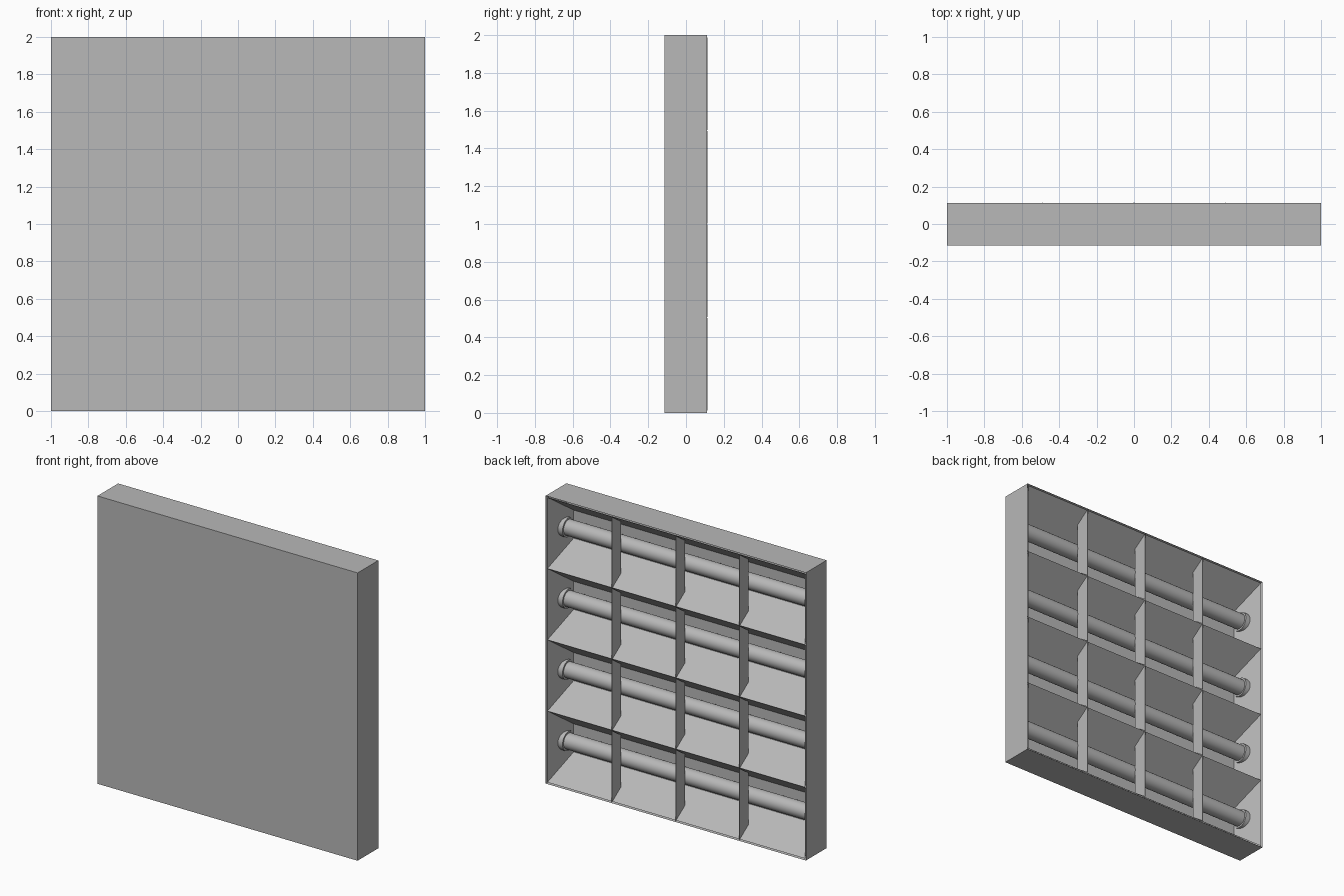
import bpy, bmesh, math
from mathutils import Matrix, Vector

cube = bpy.data.objects.get("Cube")
if cube:
    bpy.data.objects.remove(cube, do_unlink=True)

grey = bpy.data.materials.new("light grey metal")
grey.use_nodes = True
colour = (0.48, 0.48, 0.48, 1)
grey.diffuse_color = colour
grey.node_tree.nodes["Principled BSDF"].inputs["Base Color"].default_value = colour

BACK, RIM = -0.115, 0.112      # housing depth
EDGE = 0.99                    # inner half width
PITCH = EDGE / 2               # height of one bay
FLOOR, LIP = -0.095, 0.108     # reflector depth
SLOPE = 0.15                   # height of each sloped reflector side
TUBE_Y = -0.038
bays = [1 + (i - 1.5) * PITCH for i in range(4)]


def finish(name, bm, smooth=False):
    mesh = bpy.data.meshes.new(name)
    bm.to_mesh(mesh)
    bm.free()
    mesh.materials.append(grey)
    obj = bpy.data.objects.new(name, mesh)
    bpy.context.collection.objects.link(obj)
    if smooth:
        bpy.ops.object.select_all(action='DESELECT')
        bpy.context.view_layer.objects.active = obj
        obj.select_set(True)
        bpy.ops.object.shade_smooth_by_angle(angle=math.radians(40))
    return obj


def face(bm, points):
    return bm.faces.new([bm.verts.new(p) for p in points])


# Housing: a box whose rear face is inset and sunk
bm = bmesh.new()
bmesh.ops.create_cube(bm, size=1)
bmesh.ops.scale(bm, vec=(2, RIM - BACK, 2), verts=bm.verts)
bmesh.ops.translate(bm, vec=(0, (RIM + BACK) / 2, 1), verts=bm.verts)
rear = [f for f in bm.faces if f.normal.y > 0.9]
bmesh.ops.inset_region(bm, faces=rear, thickness=1 - EDGE)
bmesh.ops.translate(bm, vec=(0, FLOOR - 0.01 - RIM, 0), verts=rear[0].verts)
finish("housing", bm)

# Reflector: folded troughs with slanted end plates
bm = bmesh.new()
half = PITCH / 2
flat = half - SLOPE
inner = EDGE - 0.06
for z in bays:
    profile = [(LIP, -half, EDGE), (FLOOR, -flat, inner),
               (FLOOR, flat, inner), (LIP, half, EDGE)]
    for (y1, z1, x1), (y2, z2, x2) in zip(profile, profile[1:]):
        face(bm, [(x1, y1, z + z1), (-x1, y1, z + z1),
                  (-x2, y2, z + z2), (x2, y2, z + z2)])
    for side in (-1, 1):
        ends = [(side * x, y, z + dz) for y, dz, x in profile]
        face(bm, ends if side < 0 else ends[::-1])
finish("reflector", bm)

# Cross baffles: thin trapezoid plates nested in each trough
bm = bmesh.new()
outer_y, inner_y = 0.115, 0.015
taper = SLOPE * (LIP - inner_y) / (LIP - FLOOR)
for x in (-0.49, 0, 0.49):
    for z in bays:
        plate = face(bm, [(x - 0.002, y, z + dz) for y, dz in (
            (outer_y, -half), (outer_y, half),
            (inner_y, half - taper), (inner_y, taper - half))])
        new = bmesh.ops.extrude_face_region(bm, geom=[plate])["geom"]
        bmesh.ops.translate(bm, vec=(0.004, 0, 0),
                            verts=[v for v in new if isinstance(v, bmesh.types.BMVert)])
bmesh.ops.recalc_face_normals(bm, faces=bm.faces)
finish("cross_baffles", bm)


def rod(name, radius, length, x, z):
    bm = bmesh.new()
    spin = Matrix.Translation(Vector((x, TUBE_Y, z))) @ Matrix.Rotation(math.pi / 2, 4, 'Y')
    bmesh.ops.create_cone(bm, cap_ends=True, segments=32, radius1=radius,
                          radius2=radius, depth=length, matrix=spin)
    finish(name, bm, True)


# Lamp tubes and their end sockets
for i, z in enumerate(bays):
    rod(f"lamp_tube_{i + 1}", 0.054, 1.9, 0, z)
    for side, label in ((-1, "right"), (1, "left")):
        rod(f"{label}_socket_{i + 1}", 0.066, 0.05, side * 0.955, z)
